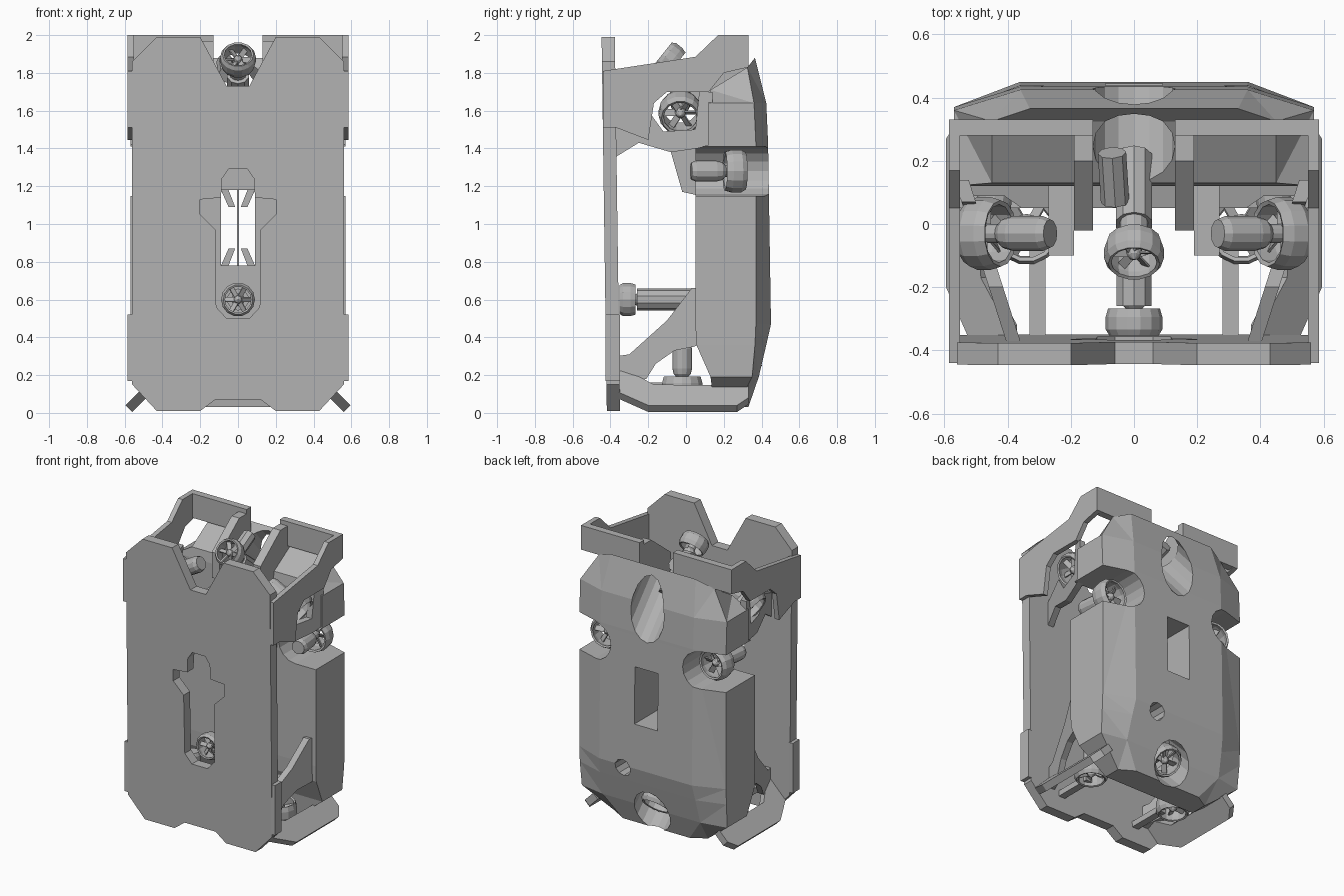
import bpy, bmesh, math
from mathutils import Vector, Matrix

cube = bpy.data.objects.get("Cube")
if cube:
    bpy.data.objects.remove(cube)

grey = bpy.data.materials.new("mid grey")
grey.use_nodes = True
colour = (0.45, 0.45, 0.45, 1)
grey.diffuse_color = colour
for node in grey.node_tree.nodes:
    if node.type == 'BSDF_PRINCIPLED':
        node.inputs["Base Color"].default_value = colour


def finish(name, bm, mirror=False):
    bmesh.ops.recalc_face_normals(bm, faces=bm.faces)
    mesh = bpy.data.meshes.new(name)
    bm.to_mesh(mesh)
    bm.free()
    mesh.materials.append(grey)
    ob = bpy.data.objects.new(name, mesh)
    bpy.context.collection.objects.link(ob)
    if mirror:
        ob.modifiers.new("mirror", 'MIRROR')
    return ob


def prism(name, pts, place, offset, mirror=False):
    """Extrude a 2D outline, placed in space by a function, along an offset."""
    bm = bmesh.new()
    base = [bm.verts.new(place(a, b)) for a, b in pts]
    far = [bm.verts.new(v.co + Vector(offset)) for v in base]
    bm.faces.new(base)
    bm.faces.new(far[::-1])
    for i in range(len(base)):
        bm.faces.new((base[i - 1], base[i], far[i], far[i - 1]))
    return finish(name, bm, mirror)


def box(name, x, y, z, mirror=False):
    pts = [(x[0], z[0]), (x[1], z[0]), (x[1], z[1]), (x[0], z[1])]
    return prism(name, pts, lambda a, b: (a, y[0], b), (0, y[1] - y[0], 0), mirror)


def arc(radius, start, end, steps):
    angles = [math.radians(start + (end - start) * i / steps) for i in range(steps + 1)]
    return [(radius * math.cos(t), radius * math.sin(t)) for t in angles]


def spin(bm, profile, closed=False, steps=12):
    """Turn an (r, z) profile about the z axis."""
    vs = [bm.verts.new((r, 0, z)) for r, z in profile]
    pairs = list(zip(vs, vs[1:])) + ([(vs[-1], vs[0])] if closed else [])
    es = [bm.edges.new(p) for p in pairs]
    bmesh.ops.spin(bm, geom=vs + es, cent=(0, 0, 0), axis=(0, 0, 1),
                   angle=math.tau, steps=steps)
    bmesh.ops.remove_doubles(bm, verts=bm.verts, dist=0.0005)


def aim(bm, loc, direction, scale=1):
    rot = Vector(direction).to_track_quat('Z', 'Y').to_matrix().to_4x4()
    bm.transform(Matrix.Translation(loc) @ rot @ Matrix.Scale(scale, 4))


def rod(name, loc, direction, radius, length, steps=16):
    bm = bmesh.new()
    bmesh.ops.create_cone(bm, cap_ends=True, segments=steps, radius1=radius,
                          radius2=radius, depth=length,
                          matrix=Matrix.Translation((0, 0, length / 2)))
    aim(bm, loc, direction)
    return finish(name, bm)


def thruster(name, loc, direction, scale=1, mirror=False):
    bm = bmesh.new()
    # shroud, then hub and motor pod, then fan blades
    spin(bm, [(.092, -.05), (.105, -.055), (.115, -.02), (.115, .03),
              (.1, .055), (.088, .05), (.095, .02)], True, 14)
    spin(bm, [(0, .035), (.022, .02), (.03, 0), (.03, -.05), (.048, -.07),
              (.055, -.1), (.055, -.21), (.045, -.235), (0, -.235)])
    for i in range(6):
        m = (Matrix.Rotation(i * math.tau / 6, 4, 'Z') @ Matrix.Translation((.06, 0, 0))
             @ Matrix.Rotation(.6, 4, 'X') @ Matrix.Diagonal((.075, .035, .008, 1)))
        bmesh.ops.create_cube(bm, size=1, matrix=m)
    aim(bm, loc, direction, scale)
    return finish(name, bm, mirror)


def carve(target, cutters):
    """Cut each helper out in turn, trying another solver if nothing was cut."""
    for c in cutters:
        c.hide_render = True
        mod = target.modifiers.new("cut", 'BOOLEAN')
        mod.operation, mod.object = 'DIFFERENCE', c
        for solver in ('EXACT', 'MANIFOLD', 'FLOAT'):
            mod.solver = solver
            bpy.context.view_layer.update()
            deps = bpy.context.evaluated_depsgraph_get()
            result = bpy.data.meshes.new_from_object(target.evaluated_get(deps))
            if len(result.vertices) not in (0, len(target.data.vertices)):
                target.data = result
                break
        target.modifiers.clear()
        bpy.data.objects.remove(c)


def both_sides(half):
    return half + [(-a, b) for a, b in reversed(half)]


# front plate with a notched top, chamfered corners and a keyhole opening
plate_half = [(.06, 1.73), (.2, 1.99), (.43, 1.99), (.56, 1.86), (.56, .15),
              (.43, .01), (.2, .01), (.12, .07)]
plate = prism("front_plate", both_sides(plate_half),
              lambda a, b: (a, -.433 - .014 * (b - 1), b), (0, .07, 0))
hole_half = [(.05, 1.29), (.085, 1.24), (.09, 1.14), (.2, 1.13), (.2, 1.05),
             (.12, .97), (.115, .56), (.06, .5)]
carve(plate, [prism("keyhole", both_sides(hole_half), lambda a, b: (a, -.6, b), (0, .4, 0))])
box("lower_bumper", (.555, .585), (-.425, -.35), (.17, .52), True)

# rear body lofted through level sections: z, front y, side x, side y, back x, back y
sections = [(.03, .15, .36, .27, .26, .33), (.19, .13, .565, .35, .38, .385),
            (.36, .055, .57, .365, .37, .425), (.47, .05, .57, .37, .36, .45),
            (1.4, .05, .57, .37, .36, .435), (1.42, .12, .57, .37, .36, .435),
            (1.64, .12, .57, .36, .36, .425), (1.88, .13, .45, .325, .33, .365)]
bm = bmesh.new()
rings = []
for z, fy, sx, sy, bx, by in sections:
    drop = .17 if z > 1.8 else 0
    half = [(sx, fy, z - drop), (sx, sy, z - drop * .3), (bx, by, z)]
    rings.append([bm.verts.new(p) for p in
                  half + [(-x, y, h) for x, y, h in reversed(half)]])
for low, high in zip(rings, rings[1:]):
    for i in range(6):
        j = (i + 1) % 6
        bm.faces.new((low[i], low[j], high[j], high[i]))
bm.faces.new(rings[0])
a = rings[-1]
bm.faces.new((a[0], a[1], a[4], a[5]))
bm.faces.new((a[1], a[2], a[3], a[4]))
bmesh.ops.triangulate(bm, faces=bm.faces)
body = finish("rear_body", bm)
cutters = [prism("bottom_bite", arc(.138, 0, 337.5, 15),
                 lambda p, q: (p + .001, .165 + q * .7, .365 + q * .7), (0, .6, -.6))]
# round-ended side recesses
recess = [(.5, -.131)] + [(-p, q) for p, q in arc(.131, 90, -90, 8)][::-1] + [(.5, .131)]
for s in (1, -1):
    cutters.append(prism("side_recess", recess,
                         lambda p, q: (s * (.41 + p), -.1, 1.28 + q), (0, .8, 0)))
cutters += [
    box("window_cut", (-.09, .09), (-.1, .7), (.78, 1.18)),
    rod("top_groove", (0, .7, 1.27), (0, -.33, .37), .13, 1.2),
    prism("groove_top", [(.6, 1.5), (.05, 2), (.05, 2.2), (.6, 2.2)],
          lambda y, z: (-.128, y, z), (.256, 0, 0)),
    rod("port_cut", (.18, .25, .45), (0, 1, 0), .06, .5, steps=10)]
carve(body, cutters)

# struts and divider in the window
for z, d in ((1.18, -.09), (.78, .09)):
    prism("window_strut", [(.09, z), (.05, z), (.015, z + d), (.05, z + d)],
          lambda a, b: (a, .1, b), (0, .08, 0), True)
box("window_divider", (-.006, .006), (.2, .28), (.78, 1.18))

# top guard: outer wall, back wall and inner wall on each side
outer = [(-.44, 1.81), (.05, 1.885), (.17, 2), (.33, 2), (.33, 1.83), (.2, 1.8),
         (.12, 1.7), (-.1, 1.7), (-.17, 1.64), (-.2, 1.445), (-.37, 1.51), (-.44, 1.51)]
prism("outer_guard", outer, lambda y, z: (.55, y, z), (.035, 0, 0), True)
box("back_guard", (.13, .585), (.28, .33), (1.83, 2), True)
inner = [(.32, 1.97), (.2, 1.97), (-.02, 1.8), (-.02, 1.62), (.32, 1.62)]
prism("inner_guard", inner, lambda y, z: (.13, y, z), (.06, 0, 0), True)

# slanted webs that join the plate to the body
upper_web = [(-.38, 1.35), (-.25, 1.43), (-.08, 1.38), (.06, 1.4), (.14, 1.42), (.14, 1.7),
             (.07, 1.7), (.05, 1.5), (-.12, 1.49), (-.2, 1.6), (-.38, 1.52)]
lower_web = [(-.37, .3), (-.3, .31), (-.1, .49), (.03, .66), (.12, .66), (.12, .38),
             (.04, .35), (-.06, .33), (-.16, .26), (-.21, .18), (-.37, .15)]
for name, web in (("upper_web", upper_web), ("lower_web", lower_web)):
    prism(name, web, lambda y, z: (.36 + (y + .37) * .32, y, z), (.045, 0, 0), True)
rib = [(-.08, 1.38), (-.02, 1.17), (.07, 1.15), (.13, 1.5), (-.1, 1.5)]
prism("body_rib", rib, lambda y, z: (.19, y, z), (.08, 0, 0), True)

# tilted runners at the lower corners
runner = [(-.38, .09), (-.2, .01), (.27, .01), (.33, .05), (.33, .115), (-.17, .12),
          (-.32, .2), (-.38, .2)]
prism("lower_runner", runner, lambda y, z: (.57 - z, y, z - .005), (.035, 0, .035), True)
box("thruster_arm", (.28, .33), (-.38, -.08), (.12, .16), True)

# thrusters
thruster("side_thruster", (.42, .26, 1.28), (-.12, 1, 0), 1, True)
thruster("shoulder_thruster", (.47, -.03, 1.59), (.8, 0, -.45), 1, True)
thruster("foot_thruster", (.34, -.02, .14), (0, 0, -1), .95, True)
thruster("tail_thruster", (0, .3, .22), (0, .7, -.7), .95)
thruster("crown_thruster", (0, -.09, 1.87), (0, -.75, .6), .82)
thruster("front_thruster", (0, -.31, .6), (0, -1, 0), .78)
rod("front_tube", (0, -.26, .6), (0, 1, 0), .058, .42, steps=10)
rod("crown_tube", (0, .0, 1.79), (0, .75, -.6), .06, .27, steps=10)
rod("crown_pod", (-.06, .07, 1.79), (-.01, .16, .07), .045, .17, steps=8)
